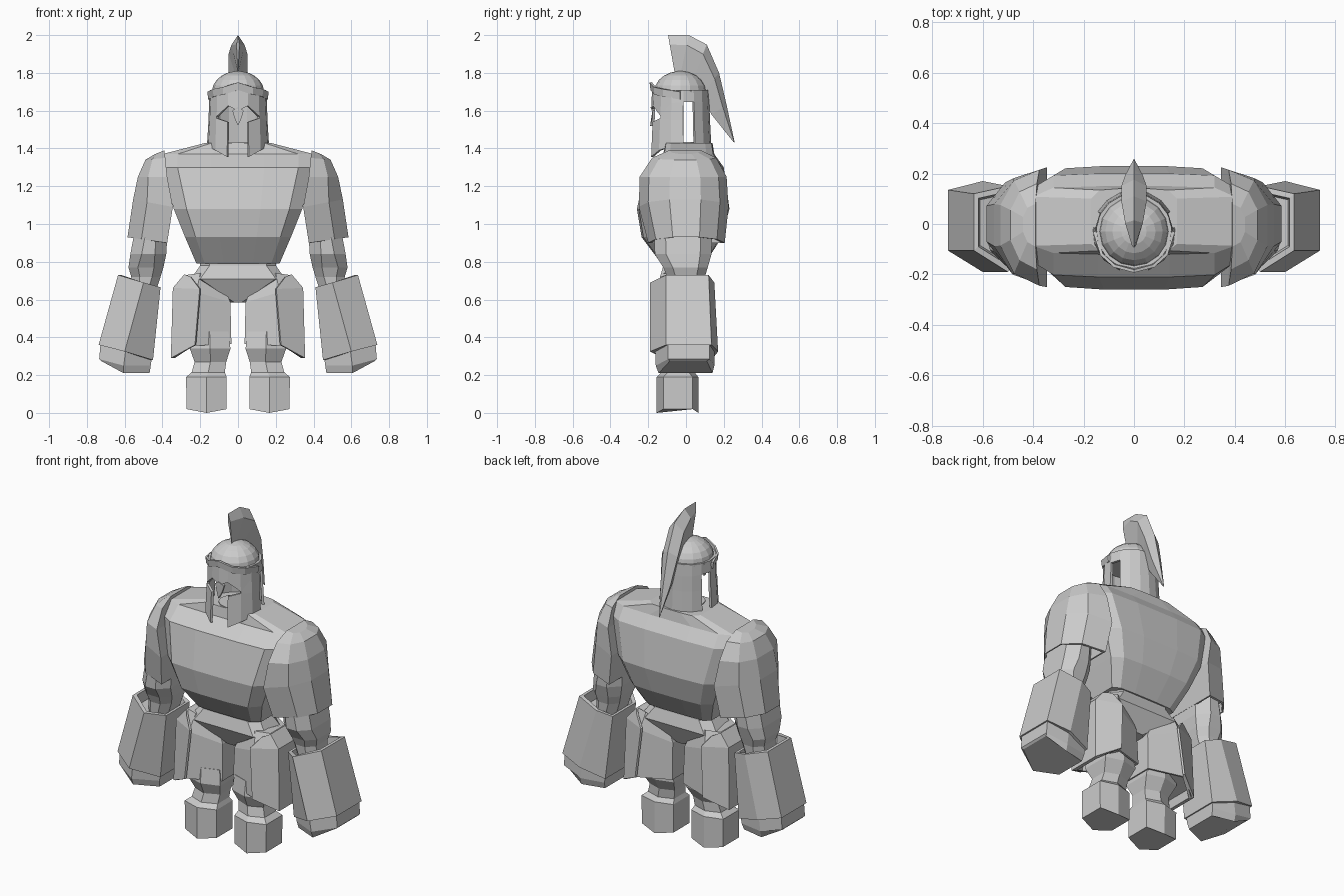
import bpy, bmesh
from math import sin, cos, radians, pi

if "Cube" in bpy.data.objects:
    bpy.data.objects.remove(bpy.data.objects["Cube"])

GREY = (0.6, 0.6, 0.6, 1)
stone = bpy.data.materials.new("light grey stone")
stone.use_nodes = True
stone.diffuse_color = GREY
stone.node_tree.nodes["Principled BSDF"].inputs["Base Color"].default_value = GREY


def finish(name, bm, shell=0):
    bmesh.ops.recalc_face_normals(bm, faces=bm.faces)
    me = bpy.data.meshes.new(name)
    bm.to_mesh(me)
    bm.free()
    me.materials.append(stone)
    ob = bpy.data.objects.new(name, me)
    bpy.context.collection.objects.link(ob)
    if shell:
        mod = ob.modifiers.new("thickness", "SOLIDIFY")
        mod.thickness = shell
        mod.offset = 0
    return ob


def loft(name, rings, side=1, closed=True, caps=True, shell=0):
    """Skin a stack of equal-length rings; side=-1 mirrors in x."""
    bm = bmesh.new()
    vs = [[bm.verts.new((side * x, y, z)) for x, y, z in r] for r in rings]
    n = len(vs[0])
    for a, b in zip(vs, vs[1:]):
        for i in range(n if closed else n - 1):
            j = (i + 1) % n
            bm.faces.new((a[i], a[j], b[j], b[i]))
    if caps:
        bm.faces.new(vs[0])
        bm.faces.new(vs[-1])
    return finish(name, bm, shell)


def pair(name, rings, **kw):
    for side, label in ((1, "left_"), (-1, "right_")):
        loft(label + name, rings, side, **kw)


def hexa(outer, mid, inner, flat, peak):
    """Six-sided ring: flat outer and inner sides, ridge front and back."""
    pts = (outer, mid, inner)
    front = [(x, y, z) for (x, z), y in zip(pts, (flat[0], peak[0], flat[0]))]
    back = [(x, y, z) for (x, z), y in zip(pts, (flat[1], peak[1], flat[1]))]
    return front + back[::-1]


def octa(z, x0, x1, y0, y1, c):
    return [(x0, y0 + c, z), (x0 + c, y0, z), (x1 - c, y0, z), (x1, y0 + c, z),
            (x1, y1 - c, z), (x1 - c, y1, z), (x0 + c, y1, z), (x0, y1 - c, z)]


def inset(ring, k, dz=0):
    n = len(ring)
    c = [sum(p[i] for p in ring) / n for i in range(3)]
    return [(c[0] + (x - c[0]) * k, c[1] + (y - c[1]) * k, z + dz) for x, y, z in ring]


# Chest: broad barrel, bowed front and back
def chest_ring(z, w, yf, yb):
    xs = [-w, -.8 * w, -.35 * w, .35 * w, .8 * w, w]
    k = [.72, .96, 1, 1, .96, .72]
    return ([(x, yf * f, z) for x, f in zip(xs, k)]
            + [(x, yb * f, z) for x, f in zip(xs[::-1], k)])


loft("chest", [chest_ring(*r) for r in (
    (.79, .22, -.13, .10), (.93, .28, -.235, .19), (1.08, .34, -.26, .23),
    (1.30, .40, -.21, .20), (1.37, .40, -.12, .15), (1.43, .17, -.11, .14))])

# Waist and pelvis
loft("pelvis", [octa(*r) for r in (
    (.585, -.04, .04, -.07, .05, .02), (.71, -.25, .25, -.14, .11, .05),
    (.78, -.20, .20, -.12, .09, .05), (.84, -.20, .20, -.12, .09, .05))])

# Shoulder guards: D-shaped domes, hollow below
def guard_ring(zo, zi, xo, xi, f, b):
    xm, zm = xi + .65 * (xo - xi), zi + .65 * (zo - zi)
    return [(xi, f, zi), (xm, .8 * f, zm), (xo, .35 * f, zo),
            (xo, .35 * b, zo), (xm, .8 * b, zm), (xi, b, zi)]


guard = [guard_ring(*r) for r in (
    (.93, .90, .585, .375, -.20, .205), (1.13, 1.09, .555, .345, -.25, .225),
    (1.25, 1.25, .53, .375, -.245, .215), (1.34, 1.35, .49, .385, -.18, .16),
    (1.37, 1.39, .44, .39, -.09, .08))]
pair("shoulder_guard", [inset(guard[0], .88, .06), inset(guard[0], .92)] + guard)

# Arms
pair("arm", [octa(*r) for r in (
    (.60, .45, .57, -.09, .09, .04), (.72, .41, .565, -.10, .10, .045),
    (.77, .395, .58, -.12, .115, .05), (.84, .38, .57, -.165, .135, .06),
    (1.0, .37, .54, -.17, .14, .06))])

# Gauntlets with open cuffs, and fists
cuff = hexa((.635, .73), (.50, .69), (.41, .665), (-.105, .12), (-.19, .15))
hem = hexa((.738, .36), (.60, .325), (.45, .28), (-.105, .135), (-.19, .17))
pair("gauntlet", [inset(hem, .9), hem, cuff, inset(cuff, .85), inset(cuff, .8, -.06)])
pair("fist", [
    hexa((.725, .40), (.59, .37), (.45, .33), (-.095, .125), (-.165, .15)),
    hexa((.735, .285), (.605, .25), (.462, .25), (-.095, .125), (-.16, .15)),
    hexa((.725, .275), (.605, .21), (.468, .21), (-.085, .11), (-.145, .14))])

# Thigh armour, open below
thigh = [hexa(*r) for r in (
    ((.345, .29), (.24, .355), (.035, .365), (-.10, .08), (-.175, .15)),
    ((.335, .655), (.22, .64), (.04, .585), (-.09, .07), (-.16, .13)),
    ((.275, .73), (.20, .74), (.08, .68), (-.08, .06), (-.12, .10)))]
pair("thigh_guard", [inset(thigh[0], .86, .05), inset(thigh[0], .92)] + thigh)

# Outer hip plates wrapped around the thighs
pair("hip_plate", [
    [(.225, -.185, .36), (.35, -.11, .29), (.35, .09, .29), (.225, .16, .36)],
    [(.20, -.17, .655), (.34, -.10, .66), (.34, .08, .66), (.20, .14, .655)],
    [(.25, -.13, .72), (.28, -.09, .73), (.28, .07, .73), (.25, .11, .72)]],
    closed=False, caps=False, shell=.012)

# Shins and boots as one stack
def leg_ring(z, x0, x1, f, b, drop=0):
    return hexa((x1, z), ((x0 + x1) / 2, z - drop), (x0, z), (f + .035, b - .03), (f, b))


pair("leg", [leg_ring(*r) for r in (
    (.02, .06, .272, -.155, .065, .02), (.19, .06, .275, -.155, .065),
    (.215, .07, .245, -.13, .045), (.27, .062, .23, -.12, .05),
    (.34, .04, .255, -.15, .09), (.43, .05, .25, -.14, .09))])

# Neck
loft("neck", [[(.10 * cos(i * pi / 6), -.02 + .09 * sin(i * pi / 6), z)
               for i in range(12)] for z in (1.38, 1.435)])

# Helmet wall: columns of (angle from front, hem, eye bottom, eye top)
CY = -.03


def wall(a, r, z):
    return (r * sin(radians(a)), CY - r * cos(radians(a)), z)


half = [(0, 1.56, 1.58, 1.60), (20, 1.355, 1.54, 1.625), (47, 1.39, 1.56, 1.57),
        (72, 1.41, 1.55, 1.64), (96, 1.42, 1.55, 1.645), (118, 1.41, 1.55, 1.645),
        (139, 1.40, 1.55, 1.64), (160, 1.40, 1.55, 1.64), (180, 1.40, 1.55, 1.64)]
cols = [(-a, *z) for a, *z in half[:0:-1]] + half[:-1]
bm = bmesh.new()
grid = [[bm.verts.new(wall(a, r, z)) for r, z in zip((.158, .15, .147, .143), (h, lo, hi, 1.71))]
        for a, h, lo, hi in cols]
for i, col in enumerate(grid):
    nxt = grid[(i + 1) % len(grid)]
    b = cols[(i + 1) % len(grid)][0]
    mid = abs(cols[i][0] + b) / 2 if i < len(grid) - 1 else 170
    for row in range(3):
        face_gap = mid < 20 and row < 2
        eye = 20 < mid < 45 and row == 1
        ear_slot = 96 < mid < 118 and row < 2
        if not (face_gap or eye or ear_slot):
            bm.faces.new((col[row], nxt[row], nxt[row + 1], col[row + 1]))
finish("helmet_wall", bm, .014)

# Nose guard
loft("nose_guard", [
    [(0, -.19, 1.62), (.03, -.178, 1.60), (.018, -.178, 1.56), (0, -.19, 1.52),
     (-.018, -.178, 1.56), (-.03, -.178, 1.60)],
    [(0, -.165, 1.62), (.03, -.165, 1.60), (.018, -.165, 1.56), (0, -.17, 1.52),
     (-.018, -.165, 1.56), (-.03, -.165, 1.60)]])

# Dome
loft("helmet_dome", [[wall(i * 22.5, .138 * cos(t), 1.70 + .11 * sin(t)) for i in range(16)]
                     for t in (0, .3, .6, .9, 1.2, 1.5)])
# Rim around the dome
loft("helmet_rim", [[wall(i * 22.5, r, z) for i in range(16)]
                    for r, z in ((.148, 1.685), (.15, 1.705), (.135, 1.71))])

# Peaked brow band
brow = [(-90, 1.70), (-55, 1.715), (-30, 1.725), (0, 1.75), (30, 1.725), (55, 1.715), (90, 1.70)]
loft("brow_band", [[wall(a, .152, z - .04) for a, z in brow],
                   [wall(a, .157, z) for a, z in brow]],
     closed=False, caps=False, shell=.012)

# Crest: leaf-shaped plume with a sharp inner edge
crest = []
for yo, zo, yi, zi, w in (
        (-.095, 2.0, -.06, 1.80, .008), (.015, 2.0, -.03, 1.79, .035),
        (.11, 1.95, .03, 1.75, .05), (.175, 1.80, .08, 1.68, .05),
        (.215, 1.63, .135, 1.58, .034), (.258, 1.43, .25, 1.435, .002)):
    ym, zm = yo + .25 * (yi - yo), zo + .25 * (zi - zo)
    crest.append([(0, yo, zo), (w, ym, zm), (0, yi, zi), (-w, ym, zm)])
loft("crest", crest)
